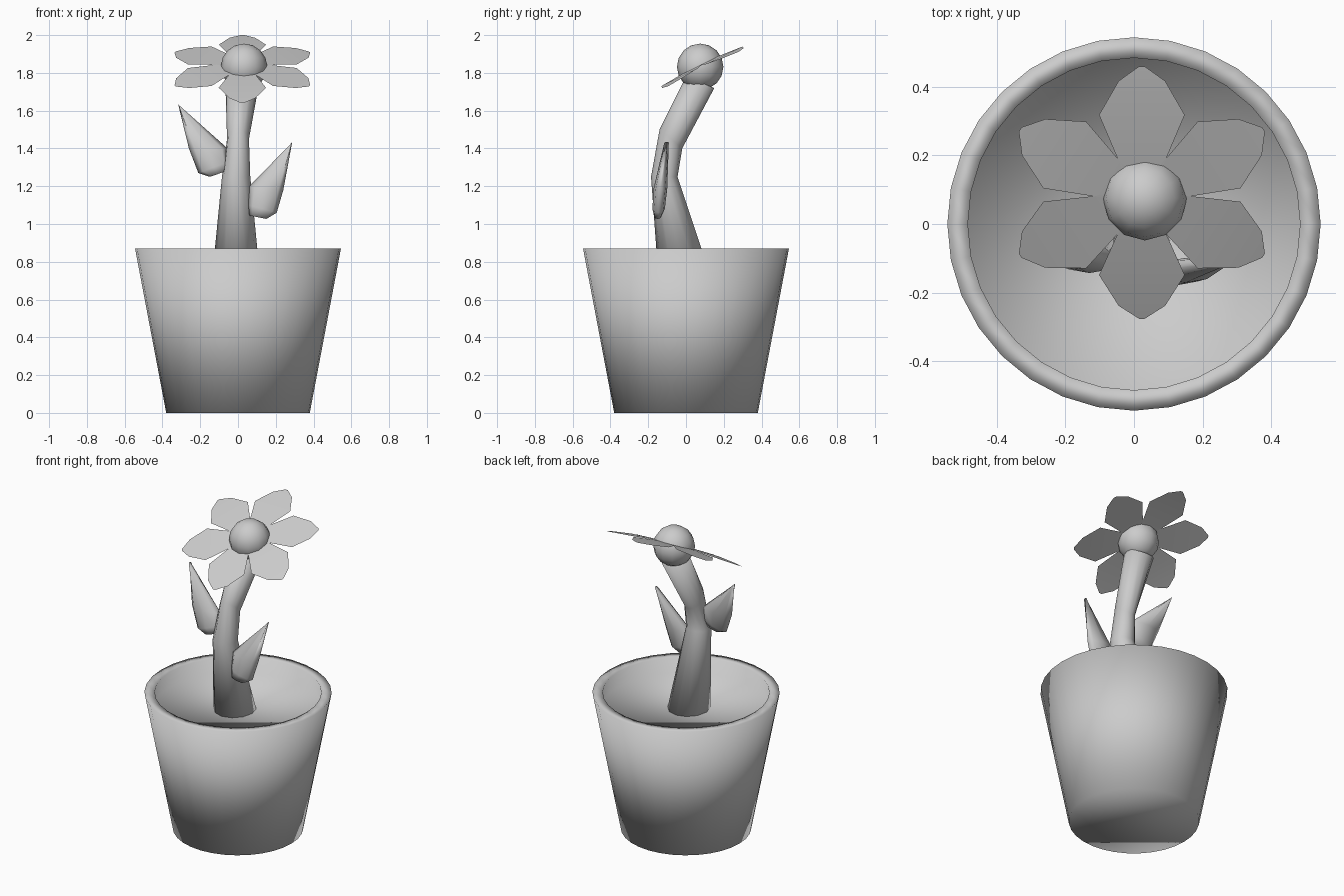
import bpy
import bmesh
import math
from mathutils import Vector, Matrix

cube = bpy.data.objects.get("Cube")
if cube:
    bpy.data.objects.remove(cube, do_unlink=True)

grey = bpy.data.materials.new("light grey")
grey.use_nodes = True
grey.diffuse_color = (0.6, 0.6, 0.6, 1)
grey.node_tree.nodes["Principled BSDF"].inputs["Base Color"].default_value = (0.6, 0.6, 0.6, 1)


def finish(bm, name, closed=True):
    """Turn a bmesh into a smooth shaded object."""
    if closed:
        bmesh.ops.recalc_face_normals(bm, faces=bm.faces)
    for f in bm.faces:
        f.smooth = True
    mesh = bpy.data.meshes.new(name)
    bm.to_mesh(mesh)
    bm.free()
    mesh.materials.append(grey)
    obj = bpy.data.objects.new(name, mesh)
    bpy.context.collection.objects.link(obj)
    return obj


def loft(name, sections, sides):
    """Skin elliptical rings; each is (edge point, opposite edge point, side half-axis)."""
    bm = bmesh.new()
    rings = []
    for a, b, v in sections:
        a, b, v = Vector(a), Vector(b), Vector(v)
        angles = [2 * math.pi * i / sides for i in range(sides)]
        rings.append([bm.verts.new((a + b) / 2 + (b - a) / 2 * math.cos(t) + v * math.sin(t))
                      for t in angles])
    for low, high in zip(rings, rings[1:]):
        for i in range(sides):
            j = (i + 1) % sides
            bm.faces.new((low[i], low[j], high[j], high[i]))
    bm.faces.new(rings[0])
    bm.faces.new(rings[-1])
    return finish(bm, name)


# Pot: tapered wall, flat rim, recessed floor
pot_profile = [(0.38, 0), (0.545, 0.87), (0.485, 0.87), (0.49, 0.77)]
loft("pot", [((-r, 0, z), (r, 0, z), (0, r, 0)) for r, z in pot_profile], 32)

# Stem: front edge, back edge, centre x and half width of each ring
stem_rings = [
    ((-0.15, 0.77), (0.115, 0.77), -0.01, 0.122),
    ((-0.185, 1.25), (-0.045, 1.25), -0.01, 0.075),
    ((-0.14, 1.5), (-0.02, 1.4), 0.0, 0.058),
    ((0.0, 1.78), (0.15, 1.72), 0.023, 0.09),
]
loft("stem", [((x, *front), (x, *back), (w, 0, 0)) for front, back, x, w in stem_rings], 12)

# Leaves: pointed lens shapes, inner and outer edge of each section
right_leaf = [
    ((0.06, -0.15, 1.045), (0.15, -0.15, 1.027), 0.018),
    ((0.055, -0.145, 1.1), (0.205, -0.145, 1.06), 0.033),
    ((0.06, -0.135, 1.2), (0.24, -0.135, 1.18), 0.036),
    ((0.28, -0.103, 1.425), (0.287, -0.103, 1.435), 0.012),
]
left_leaf = [
    ((-0.06, -0.12, 1.28), (-0.15, -0.12, 1.25), 0.018),
    ((-0.05, -0.11, 1.33), (-0.21, -0.11, 1.27), 0.033),
    ((-0.055, -0.095, 1.4), (-0.26, -0.095, 1.4), 0.036),
    ((-0.308, -0.04, 1.625), (-0.317, -0.04, 1.635), 0.012),
]
for name, leaf in (("stem_leaf_left", right_leaf), ("stem_leaf_right", left_leaf)):
    loft(name, [(a, b, (0, t, 0)) for a, b, t in leaf], 8)

# Flower centre
bm = bmesh.new()
bmesh.ops.create_uvsphere(bm, u_segments=12, v_segments=8, radius=0.123,
                          matrix=Matrix.Translation((0.032, 0.075, 1.832)))
finish(bm, "flower_centre")

# Petals: single-sheet blades around a tilted, slightly drooping disc
petal_outline = [(0.03, 0.03), (0.115, 0.068), (0.26, 0.125), (0.365, 0.068), (0.41, 0.008)]
tilt = Matrix.Translation((0.023, 0.08, 1.845)) @ Matrix.Rotation(math.radians(26), 4, "X")
for k in range(6):
    bm = bmesh.new()
    place = tilt @ Matrix.Rotation(k * math.pi / 3, 4, "Z")
    rows = []
    for r, half in petal_outline:
        droop = -0.16 * r * r
        rows.append([bm.verts.new(place @ Vector((s * half, r, droop))) for s in (-1, 1)])
    for near, far in zip(rows, rows[1:]):
        bm.faces.new((near[0], near[1], far[1], far[0]))
    finish(bm, f"petal_{k + 1}", closed=False)
